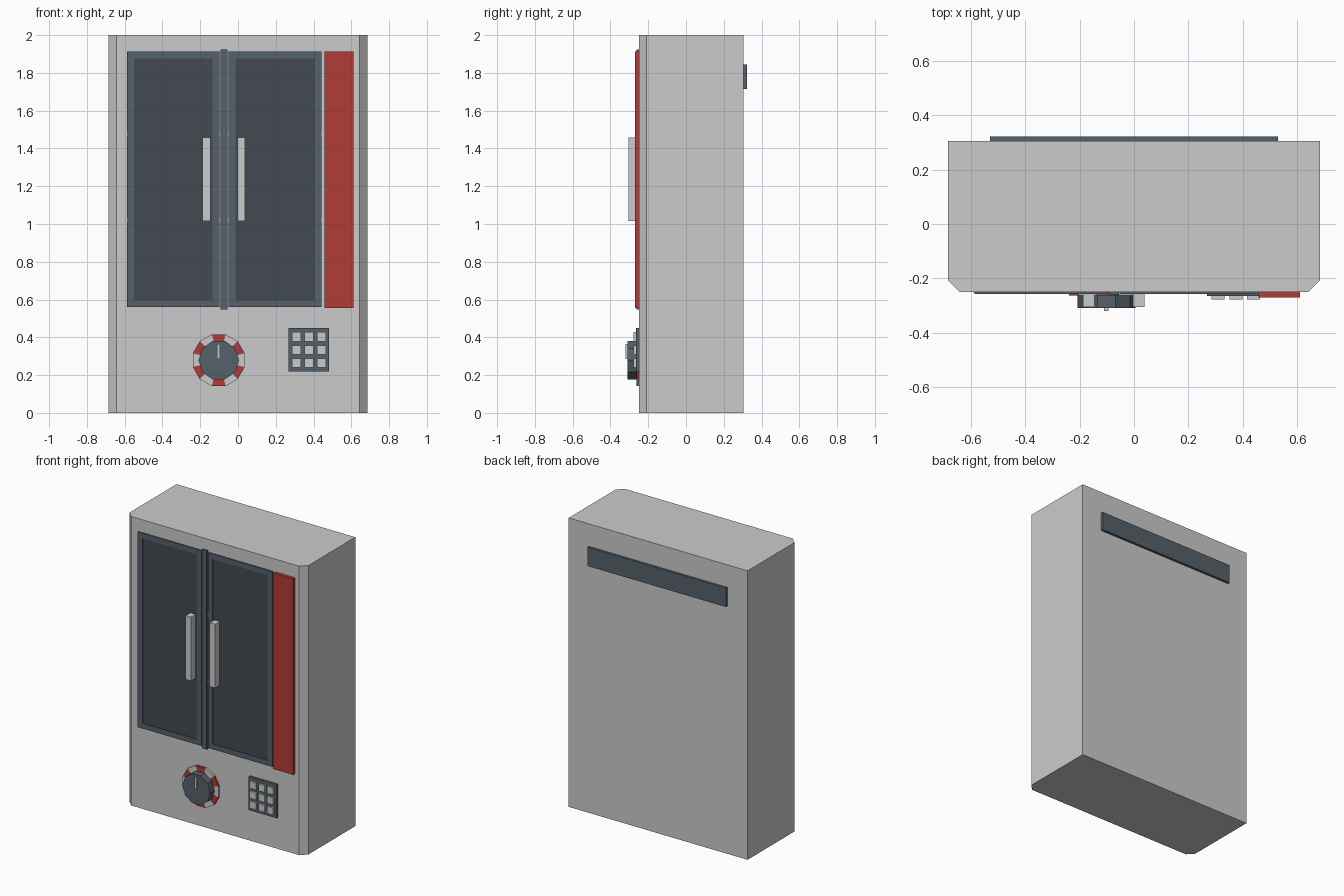
import bpy, bmesh, math

if "Cube" in bpy.data.objects:
    bpy.data.objects.remove(bpy.data.objects["Cube"])

FRONT = -0.25


def material(name, color):
    m = bpy.data.materials.new(name)
    m.diffuse_color = (*color, 1)
    m.use_nodes = True
    m.node_tree.nodes["Principled BSDF"].inputs["Base Color"].default_value = m.diffuse_color
    return m


DARK = material("dark_trim", (0.09, 0.12, 0.145))
GLASS = material("dark_glass", (0.055, 0.068, 0.08))
RED = material("red", (0.45, 0.045, 0.04))


def finish(name, bm, mat=None):
    bmesh.ops.recalc_face_normals(bm, faces=bm.faces)
    me = bpy.data.meshes.new(name)
    bm.to_mesh(me)
    bm.free()
    ob = bpy.data.objects.new(name, me)
    bpy.context.collection.objects.link(ob)
    for m in (mat if isinstance(mat, list) else [mat] if mat else []):
        me.materials.append(m)
    return ob


def box(name, x, y, z, mat=None):
    bm = bmesh.new()
    bmesh.ops.create_cube(bm, size=1)
    for v in bm.verts:
        v.co = [sum(r) / 2 + c * (r[1] - r[0]) for c, r in zip(v.co, (x, y, z))]
    return finish(name, bm, mat)


def prism(bm, pts, vec):
    face = bm.faces.new([bm.verts.new(p) for p in pts])
    out = bmesh.ops.extrude_face_region(bm, geom=[face], use_keep_orig=True)
    bmesh.ops.translate(bm, vec=vec, verts=[g for g in out["geom"] if isinstance(g, bmesh.types.BMVert)])


# Cabinet body with chamfered front corners
bm = bmesh.new()
half = [(0.643, FRONT), (0.685, FRONT + 0.042), (0.685, 0.305)]
outline = half + [(-x, y) for x, y in reversed(half)]
prism(bm, [(x, y, 0) for x, y in outline], (0, 0, 2))
finish("cabinet_body", bm)

# Rear vent
box("rear_vent", (-0.53, 0.53), (0.30, 0.322), (1.715, 1.845), DARK)

# Shelf edges peeking out around the doors
for i, z in enumerate((1.02, 1.475)):
    box(f"shelf_{i}", (-0.592, 0.447), (-0.2, FRONT - 0.002), (z - 0.012, z + 0.012))

# Two framed glass doors with handles
Z0, Z1, W = 0.56, 1.912, 0.036
for side, x0, x1, h in (("left", -0.587, -0.098, -0.187), ("right", -0.05, 0.443, -0.003)):
    y = (FRONT + 0.01, FRONT - 0.008)
    box(side + "_door_stile_a", (x0, x0 + W), y, (Z0, Z1), DARK)
    box(side + "_door_stile_b", (x1 - W, x1), y, (Z0, Z1), DARK)
    box(side + "_door_rail_low", (x0 + W, x1 - W), y, (Z0, Z0 + W), DARK)
    box(side + "_door_rail_top", (x0 + W, x1 - W), y, (Z1 - W, Z1), DARK)
    box(side + "_door_glass", (x0 + W, x1 - W), (FRONT + 0.01, FRONT - 0.004), (Z0 + W, Z1 - W), GLASS)
    box(side + "_handle", (h, h + 0.041), (FRONT, -0.305), (1.015, 1.457))
box("door_divider", (-0.093, -0.056), (FRONT + 0.01, FRONT - 0.012), (0.548, 1.924), DARK)

# Red side panel
box("red_panel", (0.459, 0.612), (FRONT + 0.01, -0.271), (0.555, 1.912), RED)

# Dial: striped ring, knob and pointer
CX, CZ = -0.102, 0.279


def on_dial(r, a, y):
    return (CX + r * math.sin(a), y, CZ + r * math.cos(a))


N = 12
for i in range(N):
    a, b = (i - 0.5) * math.tau / N, (i + 0.5) * math.tau / N
    bm = bmesh.new()
    prism(bm, [on_dial(r, t, FRONT + 0.005) for r, t in ((0.09, a), (0.142, a), (0.142, b), (0.09, b))],
          (0, -0.018, 0))
    finish(f"dial_ring_{i}", bm, None if i % 2 else RED)
bm = bmesh.new()
prism(bm, [on_dial(0.107, (i + 0.5) * math.tau / 10, FRONT) for i in range(10)], (0, -0.06, 0))
finish("dial_knob", bm, DARK)
box("dial_pointer", (CX - 0.008, CX + 0.008), (-0.30, -0.32), (0.285, 0.365))

# Keypad with a 3 x 3 grid of buttons
box("keypad_plate", (0.268, 0.482), (FRONT + 0.01, -0.266), (0.218, 0.45), DARK)
for i in range(3):
    for j in range(3):
        x, z = 0.375 + (i - 1) * 0.066, 0.334 + (j - 1) * 0.069
        box(f"keypad_button_{i}{j}", (x - 0.024, x + 0.024), (-0.26, -0.279), (z - 0.024, z + 0.024))
